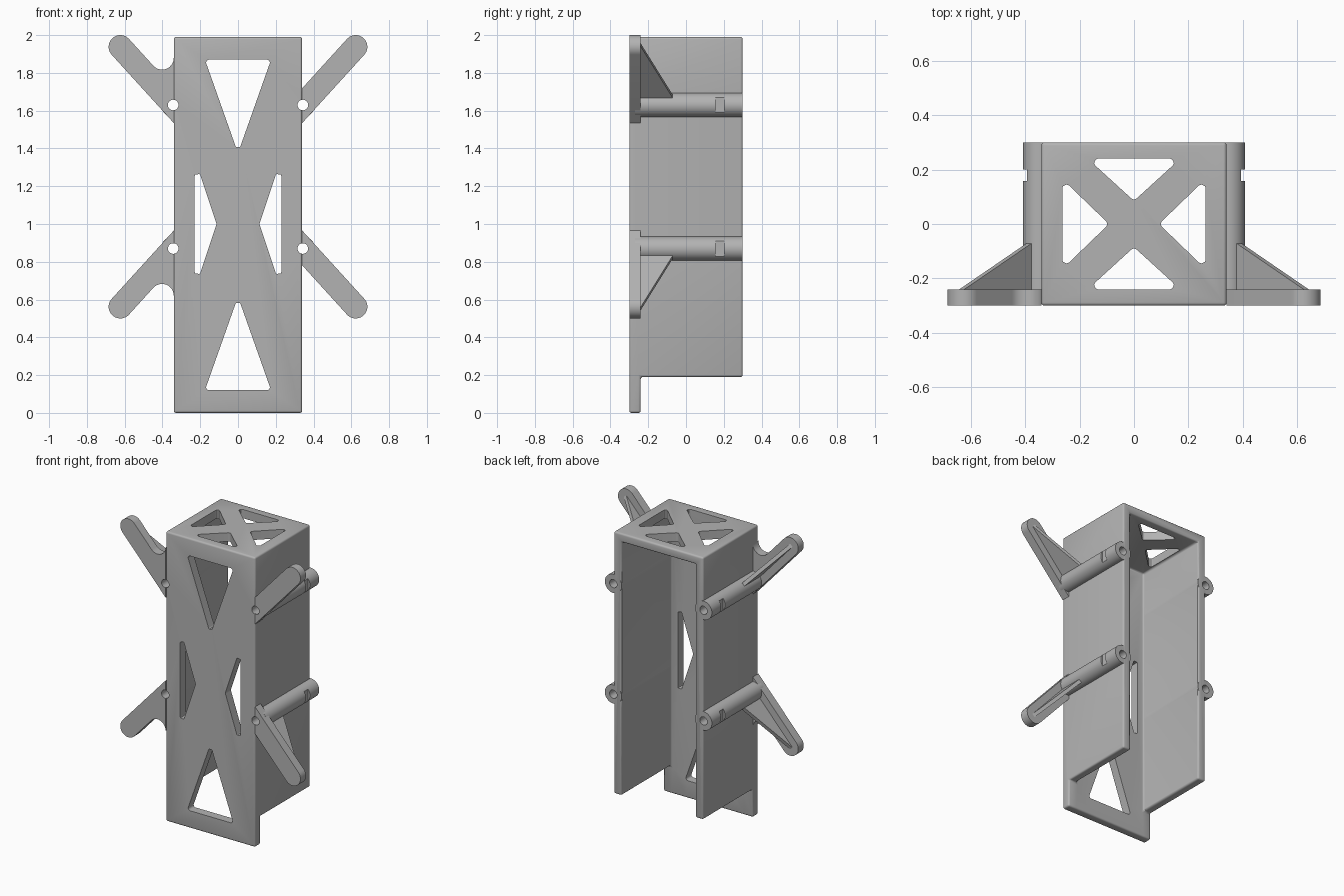
import bpy, bmesh
from math import sin, cos, atan2, pi
from mathutils import Matrix, Vector

old = bpy.data.objects.get("Cube")
if old:
    bpy.data.objects.remove(old, do_unlink=True)

GREY = bpy.data.materials.new("plain grey")
GREY.use_nodes = True
GREY.diffuse_color = (0.45, 0.45, 0.45, 1)
GREY.node_tree.nodes["Principled BSDF"].inputs["Base Color"].default_value = (0.45, 0.45, 0.45, 1)

HALF_W, DEPTH, TOP, WALL = 0.34, 0.30, 1.99, 0.06
PLATE_BACK = -DEPTH + WALL
MID = 1.25                                  # arms mirror about this height
BOSS = Vector((0.343, 1.63))                # boss centre in x, z
TIP = Vector((0.623, 1.938))                # arm tip centre in x, z
ARM_R, BOSS_R, HOLE_R = 0.062, 0.064, 0.028


def prism(name, pts, axis, lo, hi):
    """Extrude a 2D outline along an axis."""
    place = {"x": lambda a, b, d: (d, a, b),
             "y": lambda a, b, d: (a, d, b),
             "z": lambda a, b, d: (a, b, d)}[axis]
    bm = bmesh.new()
    base = bm.faces.new([bm.verts.new(place(p[0], p[1], lo)) for p in pts])
    geo = bmesh.ops.extrude_face_region(bm, geom=[base])["geom"]
    step = Vector(place(0, 0, hi - lo))
    bmesh.ops.translate(bm, vec=step, verts=[g for g in geo if isinstance(g, bmesh.types.BMVert)])
    bmesh.ops.recalc_face_normals(bm, faces=bm.faces)
    mesh = bpy.data.meshes.new(name)
    bm.to_mesh(mesh)
    bm.free()
    obj = bpy.data.objects.new(name, mesh)
    bpy.context.collection.objects.link(obj)
    mesh.materials.append(GREY)
    return obj


def arc(c, r, a0, a1, n):
    return [Vector((c[0] + r * cos(a0 + (a1 - a0) * i / n),
                    c[1] + r * sin(a0 + (a1 - a0) * i / n))) for i in range(n + 1)]


def circle(c, r, n=40):
    return arc(c, r, 0, 2 * pi, n)[:-1]


def rounded(corners, r=0.015, n=5):
    """Round every corner of a convex outline."""
    pts, out = [Vector(c) for c in corners], []
    for i, p in enumerate(pts):
        a = (pts[i - 1] - p).normalized()
        b = (pts[(i + 1) % len(pts)] - p).normalized()
        half = a.angle(b) / 2
        c = p + (a + b).normalized() * r / sin(half)
        va, vb = (p + v * r * cos(half) / sin(half) - c for v in (a, b))
        out += [c + va.lerp(vb, k / n).normalized() * r for k in range(n + 1)]
    return out


def apply(obj, kind, **settings):
    mod = obj.modifiers.new(kind.lower(), kind)
    for key, value in settings.items():
        setattr(mod, key, value)
    bpy.context.view_layer.objects.active = obj
    bpy.ops.object.modifier_apply(modifier=mod.name)


def combine(obj, other, operation):
    apply(obj, "BOOLEAN", object=other, operation=operation, solver="EXACT")
    bpy.data.objects.remove(other, do_unlink=True)


def reflect(obj, sx, sz):
    """Mirror a part to another side and/or to the lower pair."""
    up = Matrix.Translation((0, 0, MID))
    obj.data.transform(up @ Matrix.Diagonal((sx, 1, sz, 1)) @ up.inverted())
    if sx * sz < 0:
        obj.data.flip_normals()
    return obj


def smooth(obj):
    bpy.ops.object.select_all(action="DESELECT")
    obj.select_set(True)
    bpy.context.view_layer.objects.active = obj
    bpy.ops.object.shade_smooth_by_angle(angle=0.6)


# Frame: stepped side profile, hollowed from the back and below
profile = [(-DEPTH, 0), (PLATE_BACK, 0), (PLATE_BACK, 0.19), (DEPTH, 0.19), (DEPTH, TOP), (-DEPTH, TOP)]
frame = prism("frame", profile, "x", -HALF_W, HALF_W)
inner = HALF_W - WALL
combine(frame, prism("hollow", [(PLATE_BACK, -0.5), (0.5, -0.5), (0.5, TOP - WALL), (PLATE_BACK, TOP - WALL)],
                     "x", -inner, inner), "DIFFERENCE")
apply(frame, "BEVEL", width=0.012, segments=3, limit_method="ANGLE", angle_limit=0.6)

# Front plate windows
for s in (1, -1):
    mid = TOP / 2
    upright = [(-0.175, mid + s * 0.875), (0.175, mid + s * 0.875), (0, mid + s * 0.38)]
    sideways = [(s * 0.229, 1.345), (s * 0.229, 0.655), (s * 0.113, 1.0)]
    for tri in (upright, sideways):
        combine(frame, prism("window", rounded(tri), "y", -0.4, -0.2), "DIFFERENCE")

# Top plate windows
for s in (1, -1):
    for tri in ([(-0.17, s * 0.24), (0.17, s * 0.24), (0, s * 0.085)],
                [(s * 0.263, -0.165), (s * 0.263, 0.165), (s * 0.092, 0)]):
        combine(frame, prism("window", rounded(tri), "z", 1.85, 2.1), "DIFFERENCE")

axis = TIP - BOSS
angle = atan2(axis.y, axis.x)
CORNERS = [(sx, sz, ("left" if sx > 0 else "right") + ("_upper" if sz > 0 else "_lower"))
           for sx in (1, -1) for sz in (1, -1)]

for sx, sz, label in CORNERS:
    # Screw boss with a strap notch, merged into the side wall
    boss = prism("boss", circle(BOSS, BOSS_R), "y", -0.27, DEPTH)
    notch = prism("notch", [(0.392, 0.157), (0.5, 0.157), (0.5, 0.2), (0.392, 0.2)], "z", 1.5, 1.8)
    combine(boss, notch, "DIFFERENCE")
    combine(frame, reflect(boss, sx, sz), "UNION")

for sx, sz, label in CORNERS:
    # Screw hole through boss, wall and front plate
    hole = reflect(prism("hole", circle(BOSS, HOLE_R), "y", -0.5, 0.5), sx, sz)
    combine(frame, hole, "DIFFERENCE")

    # Arm with a round tip; the right pair has a fillet against the frame
    rise = ARM_R / cos(angle)
    slope = axis.y / axis.x
    edge = lambda off: BOSS.y + (HALF_W - BOSS.x) * slope + off
    outline = [Vector((HALF_W, edge(-rise)))] + arc(TIP, ARM_R, angle - pi / 2, angle + pi / 2, 20)
    if sx < 0:
        centre = (HALF_W + ARM_R, edge(rise) + ARM_R * slope + rise)
        outline += arc(centre, ARM_R, angle - pi / 2, -pi, 14)
    else:
        outline.append(Vector((HALF_W, edge(rise))))
    arm = prism(label + "_arm", outline, "y", -DEPTH, PLATE_BACK)
    combine(arm, prism("hole", circle(BOSS, HOLE_R), "y", -0.5, 0.5), "DIFFERENCE")
    smooth(reflect(arm, sx, sz))

    # Triangular rib running from the boss to the arm tip
    rib = prism(label + "_rib", [(0.05, -0.27), (0.45, -0.27), (0.43, PLATE_BACK), (0.05, -0.065)],
                "z", -0.0125, 0.0125)
    rib.data.transform(Matrix.Translation((BOSS.x, 0, BOSS.y)) @ Matrix.Rotation(-angle, 4, "Y"))
    reflect(rib, sx, sz)

smooth(frame)
